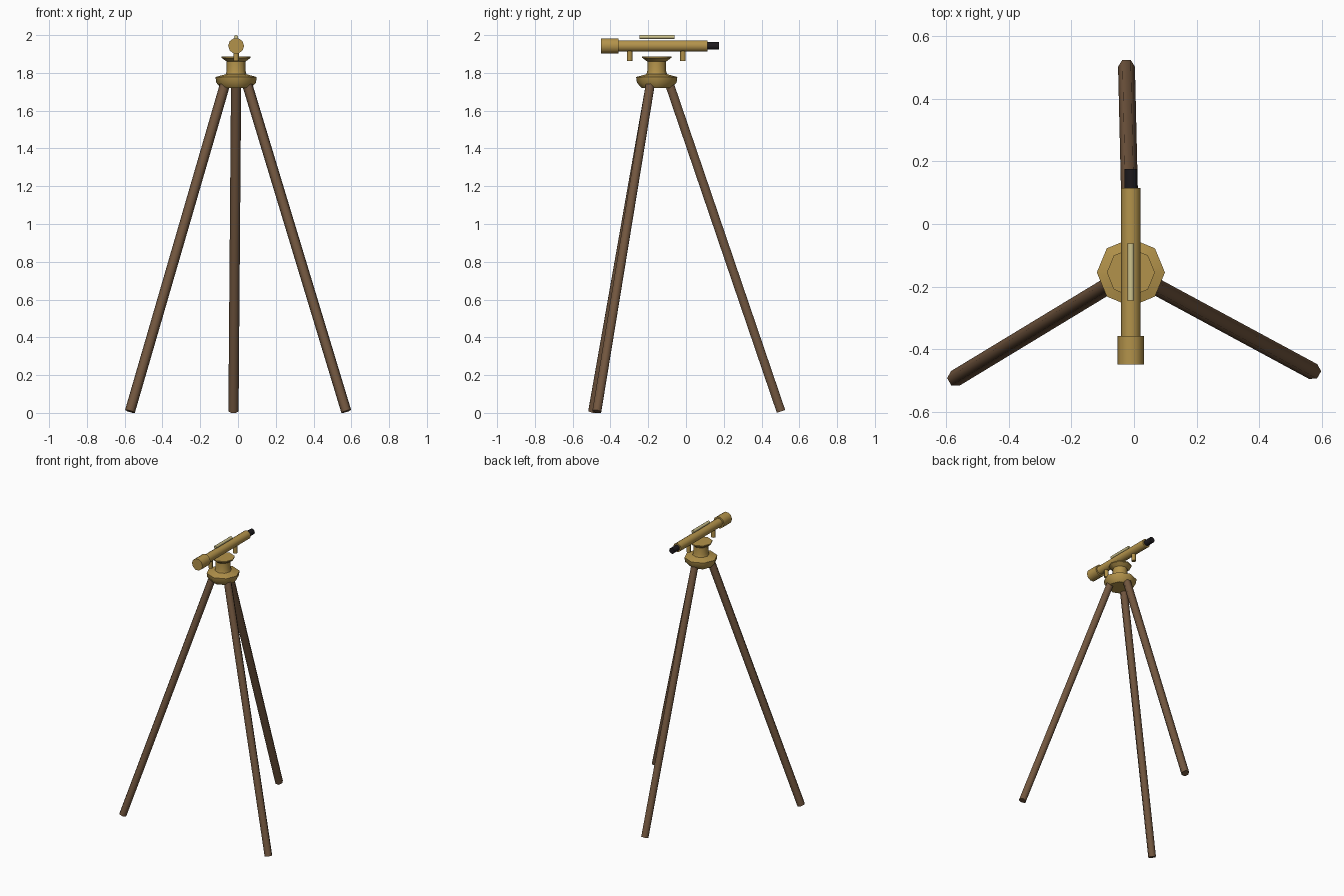
import bpy, bmesh, math
from mathutils import Vector, Matrix

if "Cube" in bpy.data.objects:
    bpy.data.objects.remove(bpy.data.objects["Cube"])


def material(name, rgb):
    m = bpy.data.materials.new(name)
    m.diffuse_color = (*rgb, 1)
    m.use_nodes = True
    m.node_tree.nodes["Principled BSDF"].inputs["Base Color"].default_value = m.diffuse_color
    return m


BRASS = material("brass", (0.45, 0.29, 0.07))
WOOD = material("wood", (0.17, 0.095, 0.05))
BLACK = material("black", (0.012, 0.01, 0.012))
GLASS = material("pale_glass", (0.62, 0.55, 0.27))

CX, CY = -0.01, -0.155     # head axis
TUBE_Z = 1.943


def finish(name, bm, mat, smooth):
    bmesh.ops.recalc_face_normals(bm, faces=bm.faces)
    me = bpy.data.meshes.new(name)
    bm.to_mesh(me)
    bm.free()
    me.materials.append(mat)
    ob = bpy.data.objects.new(name, me)
    bpy.context.collection.objects.link(ob)
    bpy.ops.object.select_all(action='DESELECT')
    ob.select_set(True)
    bpy.context.view_layer.objects.active = ob
    bpy.ops.object.shade_smooth_by_angle(angle=math.radians(smooth))
    return ob


def rod(name, a, b, r, sides, mat, smooth=50, side_dir=(1, 0, 0), turn=0.0):
    """Capped prism from a to b; its first corner points along side_dir."""
    a, b = Vector(a), Vector(b)
    w = (b - a).normalized()
    u = Vector(side_dir)
    u = (u - w * u.dot(w)).normalized()
    v = w.cross(u)
    bm = bmesh.new()
    rings = []
    for p in (a, b):
        angs = [turn + math.tau * i / sides for i in range(sides)]
        rings.append([bm.verts.new(p + (u * math.cos(t) + v * math.sin(t)) * r) for t in angs])
    for i in range(sides):
        j = (i + 1) % sides
        bm.faces.new((rings[0][i], rings[0][j], rings[1][j], rings[1][i]))
    for ring in rings:
        bm.faces.new(ring)
    return finish(name, bm, mat, smooth)


def lathe(name, profile, sides, mat):
    bm = bmesh.new()
    vs = [bm.verts.new((r, 0, z)) for r, z in profile]
    es = [bm.edges.new(p) for p in zip(vs, vs[1:])]
    bmesh.ops.spin(bm, geom=vs + es, cent=(0, 0, 0), axis=(0, 0, 1),
                   angle=math.tau, steps=sides, use_duplicate=False)
    bmesh.ops.remove_doubles(bm, verts=bm.verts, dist=1e-4)
    bmesh.ops.translate(bm, verts=bm.verts, vec=(CX, CY, 0))
    return finish(name, bm, mat, 50)


# turned brass head: bowl, neck and top flange
lathe("tripod_head", [(0, 1.72), (0.08, 1.72), (0.105, 1.748), (0.109, 1.778),
                      (0.055, 1.793), (0.05, 1.81), (0.05, 1.86),
                      (0.077, 1.88), (0.077, 1.887), (0, 1.887)], 8, BRASS)

# three hexagonal legs, a flat side facing outward
legs = {"back_leg": (90, (-0.024, 0.503)),
        "left_leg": (210, (-0.572, -0.494)),
        "right_leg": (330, (0.573, -0.472))}
for name, (deg, foot) in legs.items():
    t = math.radians(deg)
    top = (CX + 0.066 * math.cos(t), CY + 0.066 * math.sin(t), 1.745)
    rod(name, (*foot, 0.008), top, 0.027, 6, WOOD, 70,
        side_dir=(-math.sin(t), math.cos(t), 0))

# telescope, lying along y
for name, y0, y1, r, mat in (
        ("telescope_tube", -0.37, 0.115, 0.031, BRASS),
        ("objective_hood", -0.45, -0.358, 0.042, BRASS),
        ("eyepiece", 0.11, 0.176, 0.021, BLACK)):
    rod(name, (CX, y0, TUBE_Z), (CX, y1, TUBE_Z), r, 10, mat)

# spirit level on top of the tube
rod("spirit_level", (CX, -0.245, 1.99), (CX, -0.062, 1.99), 0.0105, 8, GLASS)

# pegs under the tube
for name, y in (("front_peg", -0.298), ("rear_peg", -0.016)):
    rod(name, (CX, y, 1.863), (CX, y, 1.93), 0.0145, 8, BRASS)
